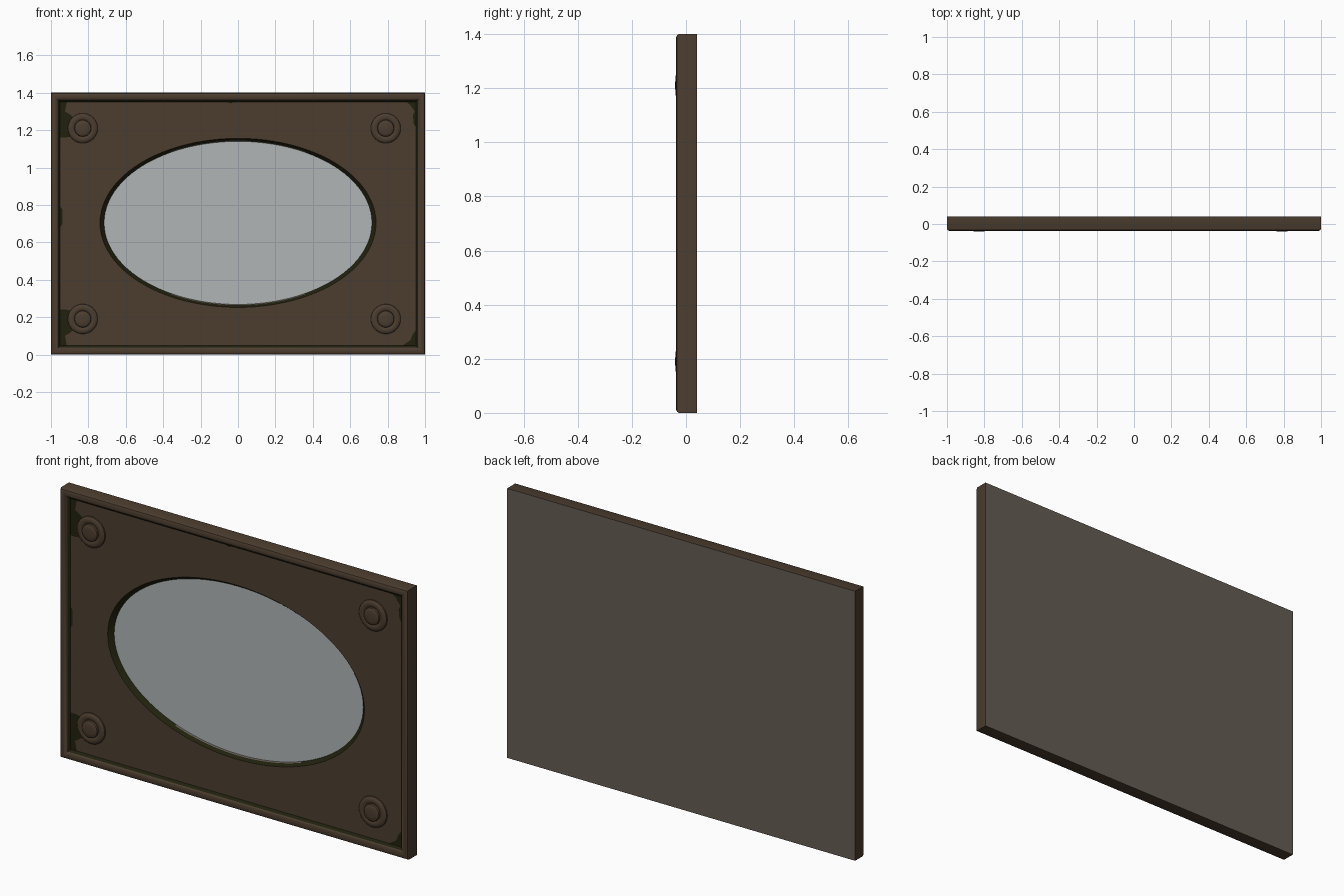
import bpy, bmesh, math

if "Cube" in bpy.data.objects:
    bpy.data.objects.remove(bpy.data.objects["Cube"])


def material(name, srgb):
    def lin(c):
        c /= 255
        return c / 12.92 if c <= 0.04045 else ((c + 0.055) / 1.055) ** 2.4
    m = bpy.data.materials.new(name)
    m.diffuse_color = (*[lin(c) for c in srgb], 1)
    m.use_nodes = True
    m.node_tree.nodes["Principled BSDF"].inputs["Base Color"].default_value = m.diffuse_color
    return m


BROWN = material("dark_brown_wood", (76, 61, 47))
MOSS = material("dark_olive_shadow", (33, 33, 14))
GLASS = material("pale_grey_glass", (176, 181, 181))
BACK = material("grey_brown_backing", (102, 92, 85))


def loft(name, loops, mats, band_mats, start_cap=None, end_cap=None, smooth=True):
    """Join closed loops (counter-clockwise seen from the front) into a skin."""
    bm = bmesh.new()
    rings = [[bm.verts.new(p) for p in loop] for loop in loops]
    n = len(rings[0])
    for a, b, mi in zip(rings, rings[1:], band_mats):
        for i in range(n):
            j = (i + 1) % n
            bm.faces.new((a[i], a[j], b[j], b[i])).material_index = mi
    if start_cap is not None:
        bm.faces.new(rings[0][::-1]).material_index = start_cap
    if end_cap is not None:
        bm.faces.new(rings[-1]).material_index = end_cap
    me = bpy.data.meshes.new(name)
    bm.to_mesh(me)
    bm.free()
    for m in mats:
        me.materials.append(m)
    ob = bpy.data.objects.new(name, me)
    bpy.context.collection.objects.link(ob)
    if smooth:
        bpy.ops.object.select_all(action='DESELECT')
        ob.select_set(True)
        bpy.context.view_layer.objects.active = ob
        bpy.ops.object.shade_smooth_by_angle(angle=math.radians(30))
    return ob


W, H, CZ = 1.0, 0.7, 0.7
N = 96
ANG = [2 * math.pi * i / N for i in range(N)]
PANEL_Y = -0.016


def rect(inset, y):
    w, h = W - inset, H - inset
    return [(sx * w, y, CZ + sz * h) for sx, sz in ((-1, -1), (1, -1), (1, 1), (-1, 1))]


def rect_fine(inset, y):
    pts = []
    for t in ANG:
        c, s = math.cos(t), math.sin(t)
        k = max(abs(c), abs(s))
        pts.append((c / k * (W - inset), y, CZ + s / k * (H - inset)))
    return pts


def oval(rx, rz, y):
    return [(rx * math.cos(t), y, 0.704 + rz * math.sin(t)) for t in ANG]


# Outer frame with rounded rim, dark inner wall and flat back
rim = [(0, .04), (0, -.026), (.004, -.033), (.012, -.037), (.024, -.037),
       (.032, -.034), (.038, -.027), (.049, PANEL_Y)]
loft("frame", [rect(*p) for p in rim], [BROWN, MOSS, BACK],
     [0, 0, 0, 0, 0, 0, 1], start_cap=2)

# Recessed panel with an oval opening
loft("panel", [rect_fine(.049, PANEL_Y), oval(.738, .452, PANEL_Y)], [BROWN], [0])

# Sloped oval surround; worn slivers at its top and bottom inner edge
surround = loft("oval_surround",
                [oval(.738, .452, PANEL_Y), oval(.722, .440, 0), oval(.716, .436, .006)],
                [MOSS, BACK], [0, 0])
for f in surround.data.polygons:
    if f.center.y > 0 and abs(f.center.z - .704) > .38:
        f.material_index = 1

# Glass
loft("mirror_glass", [oval(.716, .436, .006)], [GLASS], [], end_cap=0, smooth=False)

# Corner rosettes, turned from one profile
profile = [(.080, PANEL_Y), (.079, -.022), (.072, -.028), (.062, -.030), (.052, -.029),
           (.045, -.025), (.043, -.034), (.037, -.038), (.022, -.0395), (.006, -.040)]
for x in (-.83, .79):
    for z in (.19, 1.21):
        loops = [[(x + r * math.cos(2 * math.pi * i / 32), y,
                   z + r * math.sin(2 * math.pi * i / 32)) for i in range(32)]
                 for r, y in profile]
        loft("corner_rosette", loops, [BROWN], [0] * (len(profile) - 1), end_cap=0)

# Dark stains along the panel edges (thin plates on the panel)
E, T = .951, .651
left = [(-E, .46), (-E, T), (-.915, T), (-.925, .60), (-.90, .585), (-.87, .56), (-.87, .47), (-.92, .46)]
stains = [left, [(x, -z) for x, z in left][::-1],
          [(.955 - .004, .52), (.94, .53), (.935, .58), (.945, .60), (.92, .635), (.90, T), (E, T)][::-1],
          [(E, -T), (E, -.57), (.935, -.59), (.92, -.625), (.88, -T)],
          [(-E, -.02), (-E, .09), (-.938, .075), (-.938, 0)],
          [(-.06, T), (-.04, .643), (-.02, T)]]
for pts in stains:
    area = sum(a[0] * b[1] - b[0] * a[1] for a, b in zip(pts, pts[1:] + pts[:1]))
    if area < 0:
        pts = pts[::-1]
    loft("edge_stain", [[(x, PANEL_Y - .001, CZ + z) for x, z in pts]], [MOSS], [],
         end_cap=0, smooth=False)
